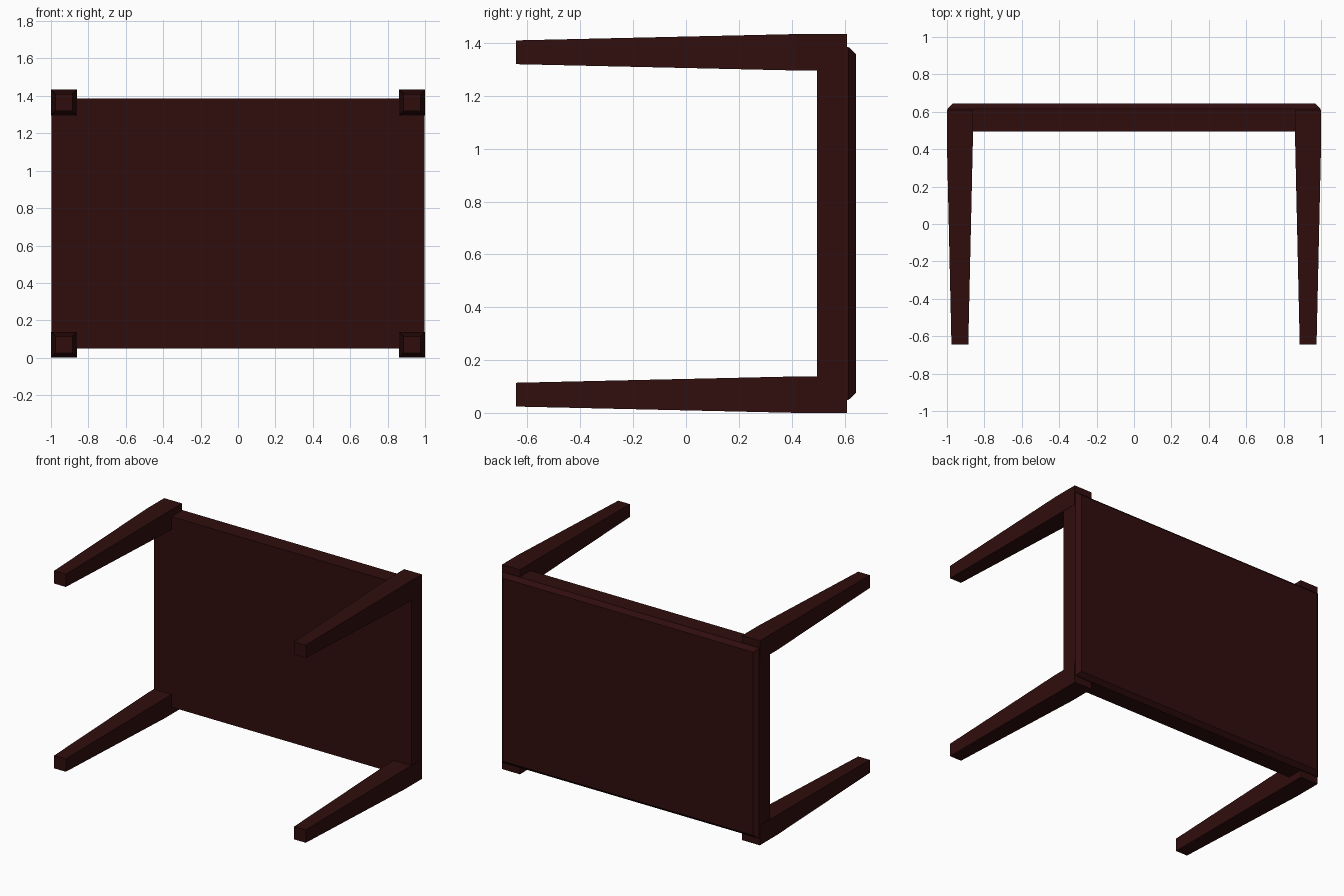
import bpy, bmesh

if "Cube" in bpy.data.objects:
    bpy.data.objects.remove(bpy.data.objects["Cube"])

wood = bpy.data.materials.new("dark_wood")
wood.diffuse_color = (0.03, 0.004, 0.004, 1)
wood.use_nodes = True
wood.node_tree.nodes["Principled BSDF"].inputs["Base Color"].default_value = wood.diffuse_color


def lofted_box(name, cx, cz, sections):
    """Closed box running along y through (y, half_x, half_z) sections."""
    bm = bmesh.new()
    rings = [[bm.verts.new((cx + sx * hx, y, cz + sz * hz))
              for sx, sz in ((-1, -1), (1, -1), (1, 1), (-1, 1))]
             for y, hx, hz in sections]
    for a, b in zip(rings, rings[1:]):
        for i in range(4):
            j = (i + 1) % 4
            bm.faces.new((a[i], a[j], b[j], b[i]))
    bm.faces.new(rings[0])
    bm.faces.new(rings[-1])
    bmesh.ops.recalc_face_normals(bm, faces=bm.faces)
    mesh = bpy.data.meshes.new(name)
    bm.to_mesh(mesh)
    bm.free()
    mesh.materials.append(wood)
    obj = bpy.data.objects.new(name, mesh)
    bpy.context.collection.objects.link(obj)
    return obj


MID_Z = 0.717

# Table top standing on edge, chamfered around its outer face
lofted_box("table_top", 0, MID_Z,
           [(0.495, 0.998, 0.668), (0.615, 0.998, 0.668), (0.643, 0.97, 0.642)])

# Four square legs: straight block at the top, tapering to the foot
for side, sx in (("left", -1), ("right", 1)):
    for level, sz in (("lower", -1), ("upper", 1)):
        lofted_box(f"{level}_{side}_leg", sx * 0.931, MID_Z + sz * 0.648,
                   [(-0.643, 0.045, 0.045), (0.42, 0.069, 0.069), (0.61, 0.069, 0.069)])
